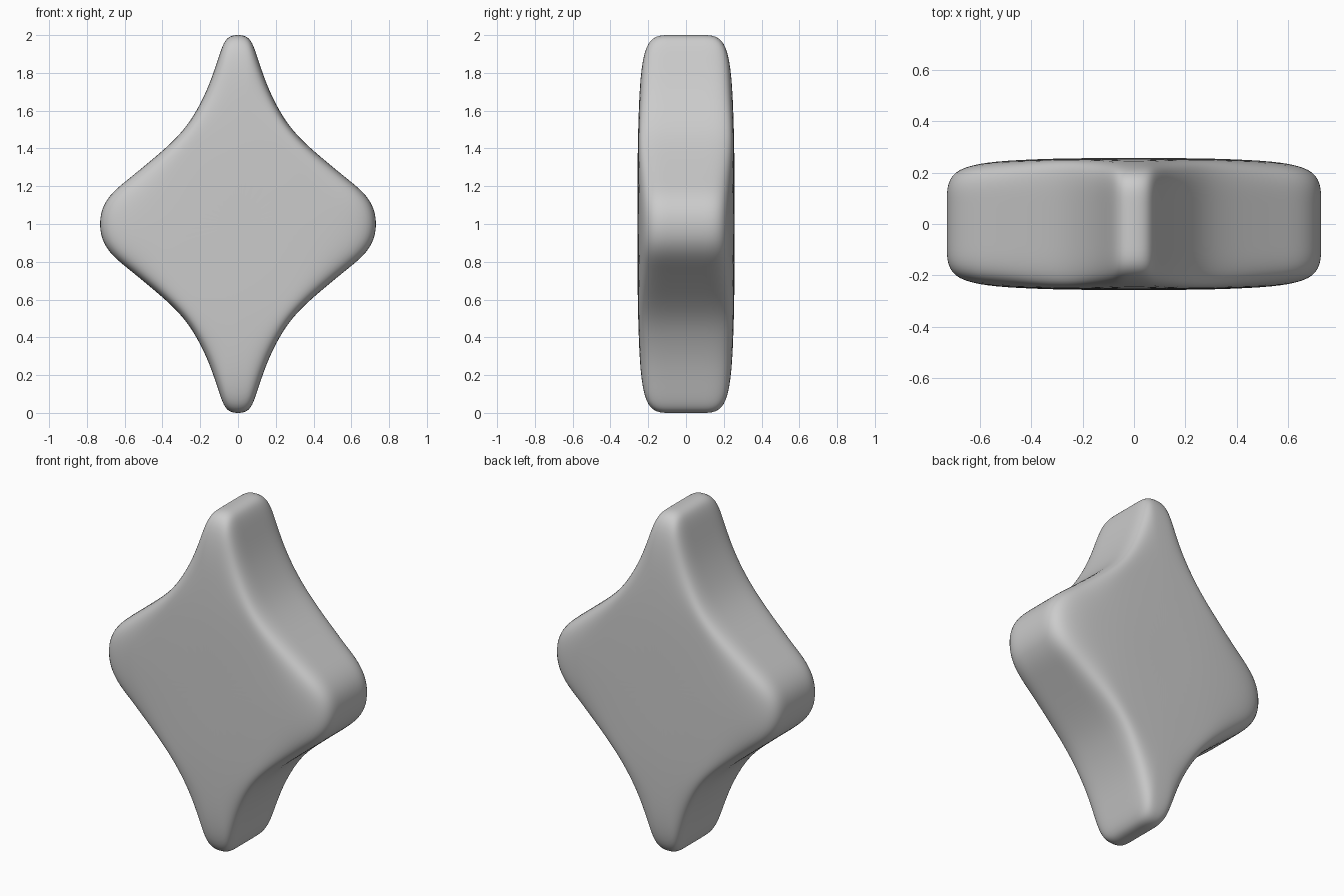
import bpy, bmesh
from mathutils import Vector

if "Cube" in bpy.data.objects:
    bpy.data.objects.remove(bpy.data.objects["Cube"])

# One quarter of the front outline: (x, distance from mid height), tip to side
quarter = [(0, 1), (.056, .982), (.097, .9), (.155, .735), (.243, .563),
           (.34, .444), (.45, .345), (.57, .246), (.658, .170), (.712, .092), (.73, 0)]

# Mirror the quarter into a closed four-pointed outline
right = quarter + [(x, -d) for x, d in quarter[-2::-1]]
outline = [Vector(p) for p in right + [(-x, d) for x, d in right[-2:0:-1]]]
n = len(outline)

# Push the cage outward so the smoothed surface passes through the outline
cage = [p.copy() for p in outline]
for _ in range(40):
    smooth = [(cage[i - 1] + 4 * cage[i] + cage[(i + 1) % n]) / 6 for i in range(n)]
    cage = [c + p - s for c, p, s in zip(cage, outline, smooth)]


def face_scale(p, size=.57, power=1.7):
    """Scale that moves an outline point onto the fuller inner loop of the face."""
    r = (abs(p.x) / .73) ** power + abs(p.y) ** power
    return size / r ** (1 / power)


bm = bmesh.new()
columns = []
for p in cage:
    s = face_scale(p)
    # The rim is rounder at the points, tighter along the hollow sides
    rim = .231 + .055 * (s - .56)
    half = [(s / 2, .257), (s, .253), (1, rim), (1, .088)]
    rings = [(k, -y) for k, y in half] + [(k, y) for k, y in half[::-1]]
    columns.append([bm.verts.new((p.x * k, y, 1 + p.y * k)) for k, y in rings])

# Skin the columns and close the front and back with a centre point
front = bm.verts.new((0, -.257, 1))
back = bm.verts.new((0, .257, 1))
for i in range(n):
    a, b = columns[i], columns[(i + 1) % n]
    for j in range(len(a) - 1):
        bm.faces.new((a[j], b[j], b[j + 1], a[j + 1]))
    bm.faces.new((front, b[0], a[0]))
    bm.faces.new((back, a[-1], b[-1]))
bmesh.ops.recalc_face_normals(bm, faces=bm.faces)
for f in bm.faces:
    f.smooth = True

mesh = bpy.data.meshes.new("rounded_diamond")
bm.to_mesh(mesh)
bm.free()
obj = bpy.data.objects.new("rounded_diamond", mesh)
bpy.context.collection.objects.link(obj)

# Smooth the cage
sub = obj.modifiers.new("smooth", 'SUBSURF')
sub.levels = sub.render_levels = 3
